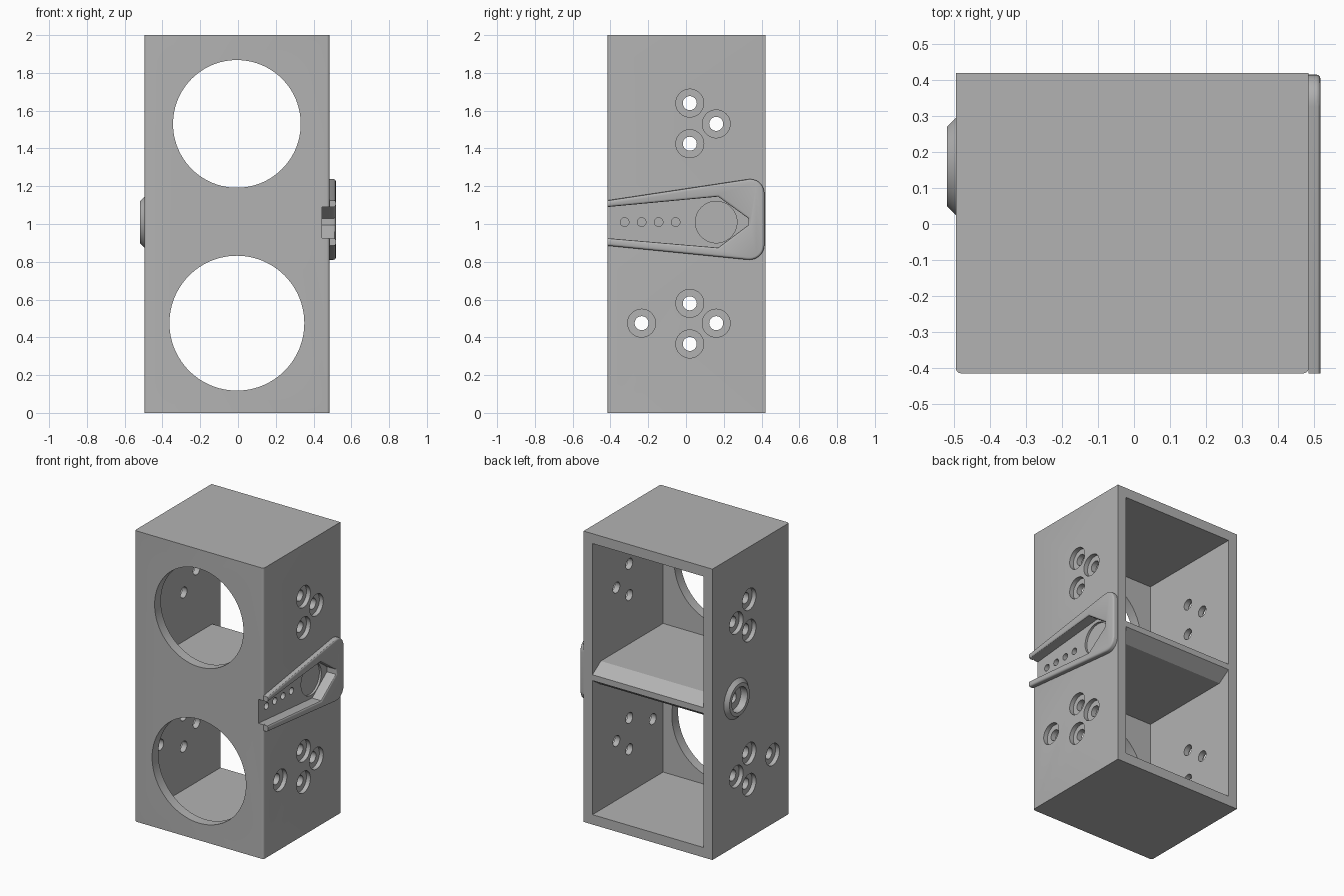
import bpy, bmesh, math
from mathutils import Matrix

if "Cube" in bpy.data.objects:
    bpy.data.objects.remove(bpy.data.objects["Cube"], do_unlink=True)

grey = bpy.data.materials.new("plain_grey")
grey.use_nodes = True
GREY = (0.45, 0.45, 0.45, 1)
grey.diffuse_color = GREY
grey.node_tree.nodes["Principled BSDF"].inputs["Base Color"].default_value = GREY


def make_object(name, bm):
    bmesh.ops.recalc_face_normals(bm, faces=bm.faces)
    mesh = bpy.data.meshes.new(name)
    bm.to_mesh(mesh)
    bm.free()
    mesh.materials.append(grey)
    obj = bpy.data.objects.new(name, mesh)
    bpy.context.collection.objects.link(obj)
    return obj


def prism(name, profile, x0, x1):
    """Extrude a (y, z) profile along x."""
    bm = bmesh.new()
    face = bm.faces.new([bm.verts.new((x0, y, z)) for y, z in profile])
    out = bmesh.ops.extrude_face_region(bm, geom=[face])
    verts = [v for v in out["geom"] if isinstance(v, bmesh.types.BMVert)]
    bmesh.ops.translate(bm, verts=verts, vec=(x1 - x0, 0, 0))
    return make_object(name, bm)


def cylinder(name, axis, centre, length, r1, r2=None, segments=48):
    """Cylinder or cone along x or y; r1 is the lower end of the axis."""
    bm = bmesh.new()
    turn = Matrix.Rotation(math.pi / 2, 4, 'Y') if axis == 'x' else Matrix.Rotation(-math.pi / 2, 4, 'X')
    bmesh.ops.create_cone(bm, cap_ends=True, segments=segments, radius1=r1,
                          radius2=r1 if r2 is None else r2, depth=length,
                          matrix=Matrix.Translation(centre) @ turn)
    return make_object(name, bm)


def cut(target, cutter):
    mod = target.modifiers.new("cut", 'BOOLEAN')
    mod.operation = 'DIFFERENCE'
    mod.solver = 'EXACT'
    mod.object = cutter
    bpy.context.view_layer.objects.active = target
    bpy.ops.object.modifier_apply(modifier=mod.name)
    bpy.data.objects.remove(cutter, do_unlink=True)


def bevel_edges(obj, test, width, segments):
    bm = bmesh.new()
    bm.from_mesh(obj.data)
    edges = [e for e in bm.edges if test(*[v.co for v in e.verts])]
    bmesh.ops.bevel(bm, geom=edges, offset=width, offset_type='OFFSET',
                    segments=segments, profile=0.5, affect='EDGES')
    bm.to_mesh(obj.data)
    bm.free()


# Cabinet shell with rounded front vertical edges
LEFT, RIGHT, FRONT, BACK, WALL = -0.495, 0.485, -0.415, 0.42, 0.068
cabinet = prism("cabinet", [(FRONT, 0), (BACK, 0), (BACK, 2), (FRONT, 2)], LEFT, RIGHT)
bevel_edges(cabinet, lambda a, b: a.y < -0.4 and b.y < -0.4 and abs(a.x - b.x) < 0.01, 0.015, 4)

# Two cavities open to the back, leaving a shelf with a chamfered rear edge
inner = FRONT + WALL
upper = [(inner, 1.09), (0.33, 1.09), (BACK, 1.03), (0.5, 1.03), (0.5, 2 - WALL), (inner, 2 - WALL)]
lower = [(inner, 0.93), (0.33, 0.93), (BACK, 0.99), (0.5, 0.99), (0.5, WALL), (inner, WALL)]
for profile in (upper, lower):
    cut(cabinet, prism("cavity", profile, LEFT + WALL, RIGHT - WALL))

# Large round openings in the front
for z, radius in ((1.53, 0.338), (0.475, 0.357)):
    cut(cabinet, cylinder("opening", 'y', (-0.006, inner - 0.04, z), 0.2, radius, segments=96))

# Counterbored holes through both side walls
holes = [(0.02, 1.64), (0.16, 1.53), (0.02, 1.425),
         (0.02, 0.58), (-0.235, 0.475), (0.16, 0.475), (0.02, 0.365)]
for y, z in holes:
    cut(cabinet, cylinder("bolt_hole", 'x', (0, y, z), 1.4, 0.037, segments=32))
    for x in (LEFT, RIGHT):
        cut(cabinet, cylinder("counterbore", 'x', (x, y, z), 0.06, 0.074, segments=40))

# Tapered bracket plate on the left side with a pointed channel
channel = [(-0.5, 0.932), (-0.415, 0.925), (0.17, 0.875), (0.33, 0.995),
           (0.33, 1.03), (0.17, 1.145), (-0.415, 1.09), (-0.5, 1.083)]
plate = prism("bracket_plate", [(FRONT, 0.885), (0.415, 0.802), (0.415, 1.25), (FRONT, 1.125)],
              RIGHT, 0.518)
bevel_edges(plate, lambda a, b: a.y > 0.4 and b.y > 0.4 and abs(a.z - b.z) < 0.01, 0.09, 10)
cut(plate, prism("channel", channel, 0.4, 0.6))
bevel_edges(plate, lambda a, b: min(a.x, b.x) > 0.51 and max(a.y, b.y) > -0.41, 0.012, 3)

# Channel floor, round recess and row of pin holes in the wall
cut(cabinet, prism("channel", channel, 0.445, 0.6))
cut(cabinet, cylinder("round_recess", 'x', (0.45, 0.16, 1.01), 0.04, 0.11))
for i in range(4):
    cut(cabinet, cylinder("pin_hole", 'x', (0.43, -0.325 + 0.09 * i, 1.01), 0.1, 0.023, segments=24))

# Conical boss on the right side with a stepped blind hole
boss = cylinder("side_boss", 'x', (-0.5075, 0.16, 1.01), 0.025, 0.11, 0.135, 64)
for part in (boss, cabinet):
    cut(part, cylinder("boss_recess", 'x', (-0.51, 0.16, 1.01), 0.08, 0.085))
cut(cabinet, cylinder("boss_hole", 'x', (-0.45, 0.16, 1.01), 0.15, 0.035, segments=32))

# Smooth round surfaces, keep hard edges
for obj in (cabinet, plate, boss):
    bpy.ops.object.select_all(action='DESELECT')
    obj.select_set(True)
    bpy.context.view_layer.objects.active = obj
    bpy.ops.object.shade_smooth_by_angle(angle=math.radians(30))
